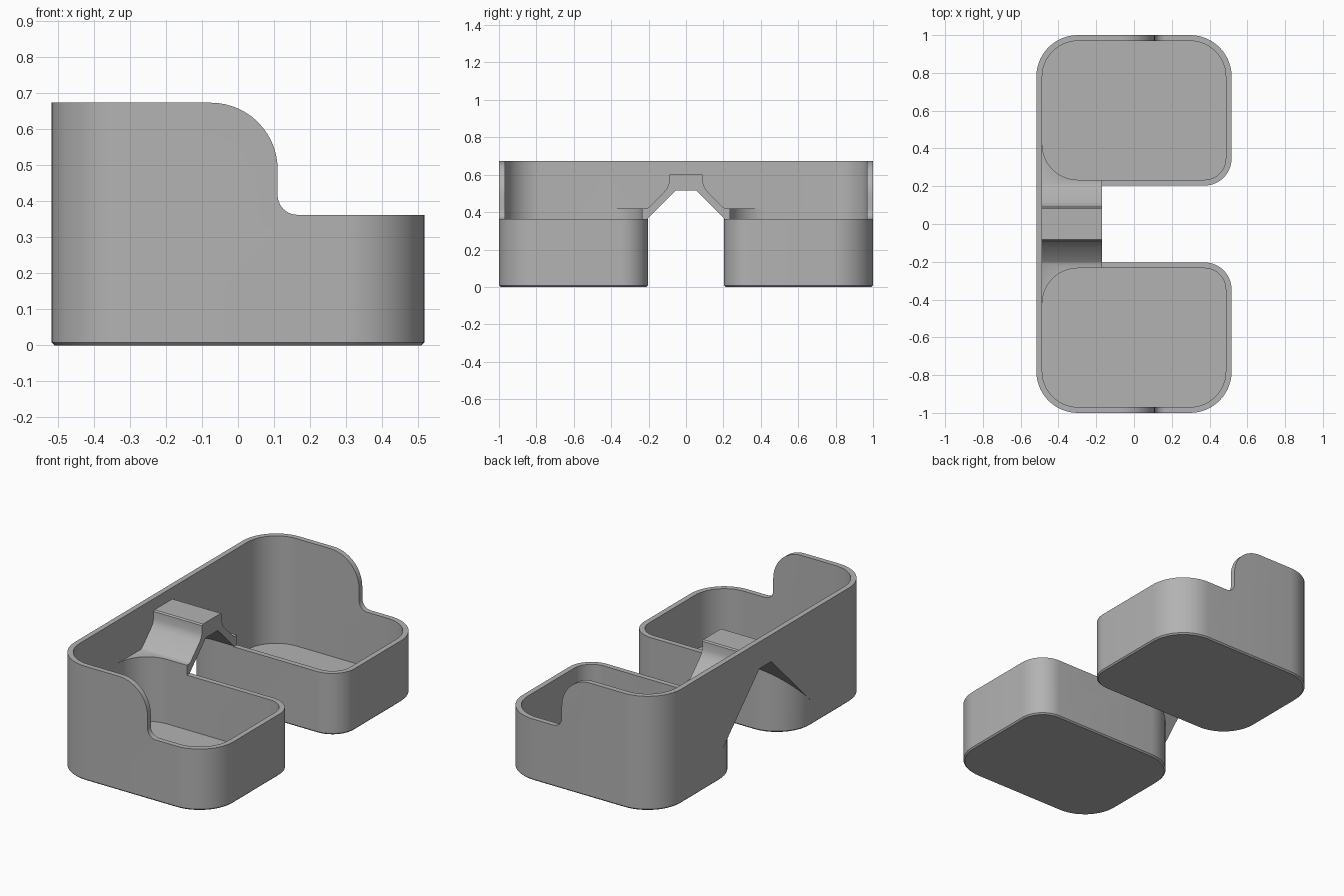
import bpy, bmesh
from math import cos, sin, pi
from mathutils import Vector

cube = bpy.data.objects.get("Cube")
if cube:
    bpy.data.objects.remove(cube, do_unlink=True)

HX, HY, GAP, WALL = 0.517, 1.0, 0.203, 0.031
TOP, LOW, FLOOR = 0.673, 0.362, 0.04
BRIDGE_X = -0.17

gray = bpy.data.materials.new("plain gray")
gray.use_nodes = True
color = (0.45, 0.45, 0.45, 1)
gray.diffuse_color = color
gray.node_tree.nodes["Principled BSDF"].inputs["Base Color"].default_value = color


def arc(cx, cy, r, a0, a1, n=14):
    return [(cx + r * cos(a0 + (a1 - a0) * i / n),
             cy + r * sin(a0 + (a1 - a0) * i / n)) for i in range(n + 1)]


def prism(name, outline, axis, start, end, chamfer=0):
    """Extrude a 2D outline along x, y or z."""
    place = {"x": lambda p: (start, p[0], p[1]),
             "y": lambda p: (p[0], start, p[1]),
             "z": lambda p: (p[0], p[1], start)}[axis]
    bm = bmesh.new()
    base = bm.faces.new([bm.verts.new(place(p)) for p in outline])
    rim = list(base.edges)
    ext = bmesh.ops.extrude_face_region(bm, geom=[base], use_keep_orig=True)
    move = Vector([end - start if axis == a else 0 for a in "xyz"])
    moved = [g for g in ext["geom"] if isinstance(g, bmesh.types.BMVert)]
    bmesh.ops.translate(bm, verts=moved, vec=move)
    bmesh.ops.recalc_face_normals(bm, faces=bm.faces)
    if chamfer:
        bmesh.ops.bevel(bm, geom=rim, offset=chamfer, segments=1, affect="EDGES")
    me = bpy.data.meshes.new(name)
    bm.to_mesh(me)
    bm.free()
    me.materials.append(gray)
    ob = bpy.data.objects.new(name, me)
    bpy.context.collection.objects.link(ob)
    return ob


def bin_outline(inset, side):
    """Rounded bin footprint with a tighter corner at the inner front."""
    x, y0, y1 = HX - inset, GAP + inset, HY - inset
    r, s = 0.22 - inset, 0.145 - inset
    pts = (arc(x - s, y0 + s, s, -pi / 2, 0) + arc(x - r, y1 - r, r, 0, pi / 2)
           + arc(r - x, y1 - r, r, pi / 2, pi) + arc(r - x, y0 + r, r, pi, 1.5 * pi))
    return [(px, py * side) for px, py in pts]


def combine(target, other, operation):
    mod = target.modifiers.new(operation, "BOOLEAN")
    mod.operation, mod.solver, mod.object = operation, "EXACT", other
    bpy.context.view_layer.objects.active = target
    bpy.ops.object.modifier_apply(modifier=mod.name)
    bpy.data.objects.remove(other, do_unlink=True)


def mirrored(half):
    return half + [(-y, z) for y, z in reversed(half)]


# Back wall and bridge block, with a sloped arch underneath
arch = mirrored([(0.5, TOP), (0.5, 0.07), (0.055, 0.515)])
tray = prism("twin_bin_tray", arch, "x", -HX, BRIDGE_X)

# Two bins, then their cavities
for side in (1, -1):
    combine(tray, prism("bin", bin_outline(0, side), "z", 0, TOP, 0.008), "UNION")
for side in (1, -1):
    combine(tray, prism("cavity", bin_outline(WALL, side), "z", FLOOR, 1), "DIFFERENCE")

# Curved step down towards the open side
step = ([(-0.075, 1), (-0.075, TOP)] + arc(-0.075, TOP - 0.185, 0.185, pi / 2, 0)[1:]
        + arc(0.165, LOW + 0.055, 0.055, pi, 1.5 * pi) + [(1, LOW), (1, 1)])
combine(tray, prism("step_cutter", step, "y", -1.2, 1.2), "DIFFERENCE")

# Space above the bridge and its corner shelves
saddle = mirrored([(0.6, 1), (0.6, 0.42), (0.21, 0.42), (0.2, 0.425), (0.115, 0.51),
                   (0.1, 0.53), (0.092, 0.555), (0.09, 0.598), (0.083, 0.605)])
combine(tray, prism("saddle_cutter", saddle, "x", WALL - HX, 0.3), "DIFFERENCE")

# Lower inner walls in front of the bridge
walls = [(-0.6, LOW), (0.6, LOW), (0.6, 1), (-0.6, 1)]
combine(tray, prism("wall_cutter", walls, "x", BRIDGE_X, 0.4), "DIFFERENCE")

bpy.ops.object.select_all(action="DESELECT")
tray.select_set(True)
bpy.context.view_layer.objects.active = tray
bpy.ops.object.shade_smooth_by_angle(angle=0.5)
